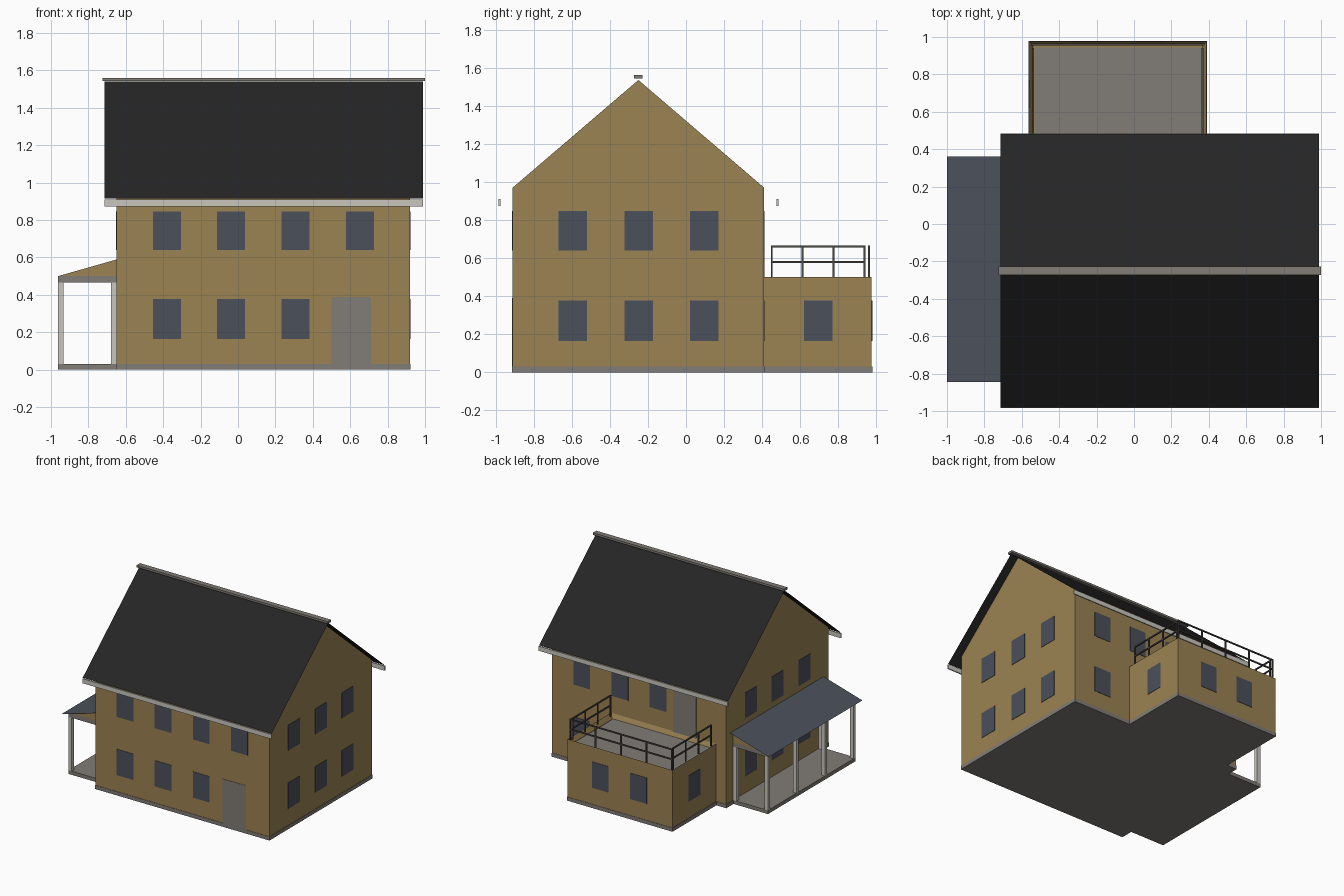
import bpy, bmesh

cube = bpy.data.objects.get("Cube")
if cube:
    bpy.data.objects.remove(cube, do_unlink=True)


def material(name, r, g, b):
    m = bpy.data.materials.new(name)
    m.use_nodes = True
    m.diffuse_color = (r, g, b, 1)
    m.node_tree.nodes["Principled BSDF"].inputs["Base Color"].default_value = (r, g, b, 1)
    return m


TAN = material("tan wall", 0.33, 0.225, 0.085)
STONE = material("warm grey", 0.22, 0.2, 0.18)
TRIM = material("pale trim", 0.58, 0.565, 0.515)
SLATE = material("blue slate", 0.07, 0.08, 0.102)
ROOF = material("black roof", 0.0185, 0.0185, 0.0185)
METAL = material("dark metal", 0.07, 0.065, 0.06)


def finish(name, bm, mat):
    mesh = bpy.data.meshes.new(name)
    bm.normal_update()
    bm.to_mesh(mesh)
    bm.free()
    mesh.materials.append(mat)
    obj = bpy.data.objects.new(name, mesh)
    bpy.context.scene.collection.objects.link(obj)
    return obj


def box_mesh(x, y, z):
    bm = bmesh.new()
    bmesh.ops.create_cube(bm, size=1)
    for v in bm.verts:
        for i, (lo, hi) in enumerate((x, y, z)):
            v.co[i] = hi if v.co[i] > 0 else lo
    return bm


def box(name, x, y, z, mat):
    return finish(name, box_mesh(x, y, z), mat)


def prism(name, points, depth, mat):
    """Extrude a closed 3D outline by a vector."""
    bm = bmesh.new()
    face = bm.faces.new([bm.verts.new(p) for p in points])
    moved = bmesh.ops.extrude_face_region(bm, geom=[face], use_keep_orig=True)["geom"]
    bmesh.ops.translate(bm, vec=depth, verts=[g for g in moved if isinstance(g, bmesh.types.BMVert)])
    bmesh.ops.recalc_face_normals(bm, faces=bm.faces)
    return finish(name, bm, mat)


def sheet(name, points, mat):
    bm = bmesh.new()
    bm.faces.new([bm.verts.new(p) for p in points])
    return finish(name, bm, mat)


T = 0.003  # plate thickness


def plate_x(name, x, y, z, mat, w=0.15):
    box(name, (x - T, x + T), (y - w / 2, y + w / 2), z, mat)


def plate_y(name, x, y, z, mat, w=0.15):
    box(name, (x - w / 2, x + w / 2), (y - T, y + T), z, mat)


# Main house dimensions
X0, X1, Y0, Y1 = -0.65, 0.92, -0.91, 0.41
RIDGE_Y, APEX, EAVE = -0.25, 1.535, 0.97
SLAB = 0.03
LOW, HIGH = (0.165, 0.377), (0.64, 0.847)

# Main walls with gables
profile = [(Y0, 0.02), (Y1, 0.02), (Y1, EAVE), (RIDGE_Y, APEX), (Y0, EAVE)]
prism("house_walls", [(X0, y, z) for y, z in profile], (X1 - X0, 0, 0), TAN)
box("house_slab", (X0 - 0.003, X1 + 0.003), (Y0 - 0.003, Y1 + 0.003), (0, SLAB), STONE)

# Roof slopes, fascias and ridge cap
RX0, RX1, DROP = -0.715, 0.99, 0.62
for side, name in ((-1, "front"), (1, "back")):
    edge = RIDGE_Y + side * 0.73
    top, low = APEX + 0.005, APEX + 0.005 - 0.73 * 0.856
    ends = (RX0, RX1) if side < 0 else (RX1, RX0)
    sheet(name + "_roof_slope", [(ends[0], edge, low), (ends[1], edge, low),
                                 (ends[1], RIDGE_Y, top), (ends[0], RIDGE_Y, top)], ROOF)
    box(name + "_fascia", (RX0, RX1), (edge - 0.005, edge + 0.005), (0.873, 0.91), TRIM)
box("ridge_cap", (-0.725, 1.0), (RIDGE_Y - 0.022, RIDGE_Y + 0.022), (1.543, 1.56), STONE)

# Rear extension with a sunken terrace
EX0, EX1, EY, ETOP = -0.56, 0.387, 0.975, 0.5
bm = box_mesh((EX0, EX1), (Y1, EY), (0.02, ETOP))
bm.normal_update()
roof_face = max(bm.faces, key=lambda f: f.calc_center_median().z)
bmesh.ops.inset_individual(bm, faces=[roof_face], thickness=0.03)
bmesh.ops.translate(bm, vec=(0, 0, -0.04), verts=roof_face.verts)
finish("extension_walls", bm, TAN)
box("terrace_floor", (EX0 + 0.03, EX1 - 0.03), (Y1, EY - 0.03), (0.455, 0.465), STONE)
box("extension_slab", (EX0 - 0.003, EX1 + 0.003), (Y1 - 0.02, EY + 0.003), (0, SLAB), STONE)

# Terrace railing
R = 0.005


def railing(name, start, end, posts):
    (ax, ay), (bx, by) = start, end
    for h in (0.58, 0.66):
        box(name + "_rail", (ax - R, bx + R), (ay - R, by + R), (h - R, h + R), METAL)
    for i in range(posts):
        t = i / (posts - 1)
        x, y = ax + (bx - ax) * t, ay + (by - ay) * t
        box(name + "_post", (x - R, x + R), (y - R, y + R), (ETOP - 0.01, 0.66), METAL)


railing("rear_railing", (EX0 + 0.015, 0.96), (EX1 - 0.015, 0.96), 5)
for name, x in (("right_railing", EX0 + 0.02), ("left_railing", EX1 - 0.02)):
    railing(name, (x, 0.45), (x, 0.937), 4)

# Windows on the front, back and both ends
COLUMNS = (-0.38, -0.037, 0.307, 0.652)
for i, x in enumerate(COLUMNS):
    plate_y("front_upper_window", x, Y0, HIGH, SLATE)
    if i < 3:
        plate_y("front_lower_window", x, Y0, LOW, SLATE)
    if i > 0:
        plate_y("back_upper_window", x, Y1, HIGH, SLATE)
plate_y("back_lower_window", COLUMNS[3], Y1, LOW, SLATE)
for wall in (X0, X1):
    for y in (-0.595, -0.247, 0.095):
        for z in (LOW, HIGH):
            plate_x("end_window", wall, y, z, SLATE)
for wall in (EX0, EX1):
    plate_x("extension_end_window", wall, 0.695, LOW, SLATE)
for x in (-0.255, 0.09):
    plate_y("extension_back_window", x, EY, LOW, SLATE)

# Doors
plate_y("front_door", 0.605, Y0, (0.02, 0.39), STONE, 0.21)
plate_y("terrace_door", -0.275, Y1, (0.465, 0.847), STONE, 0.21)

# Side porch: slab, beams, posts, gable ends and sloping roof
PX, PY0, PY1, BEAM = -0.963, -0.81, 0.32, (0.465, 0.5)
W = 0.03
box("porch_slab", (PX, X0), (PY0, PY1), (0, SLAB), STONE)
box("porch_outer_beam", (PX, PX + W), (PY0, PY1), BEAM, STONE)
for name, y in (("front", PY0), ("back", PY1 - W)):
    box("porch_" + name + "_beam", (PX, X0), (y, y + W), BEAM, STONE)
    prism("porch_" + name + "_gable", [(PX, y, 0.5), (X0, y, 0.5), (X0, y, 0.589)], (0, W, 0), TAN)
    box("porch_wall_post", (X0 - W, X0), (y, y + W), (SLAB, BEAM[0]), TRIM)
for i in range(4):
    y = PY0 + i * (PY1 - PY0 - W) / 3
    box("porch_post", (PX, PX + W), (y, y + W), (SLAB, BEAM[0]), TRIM)
sheet("porch_roof", [(-1, -0.845, 0.492), (X0, -0.845, 0.593),
                     (X0, 0.362, 0.593), (-1, 0.362, 0.492)], SLATE)
